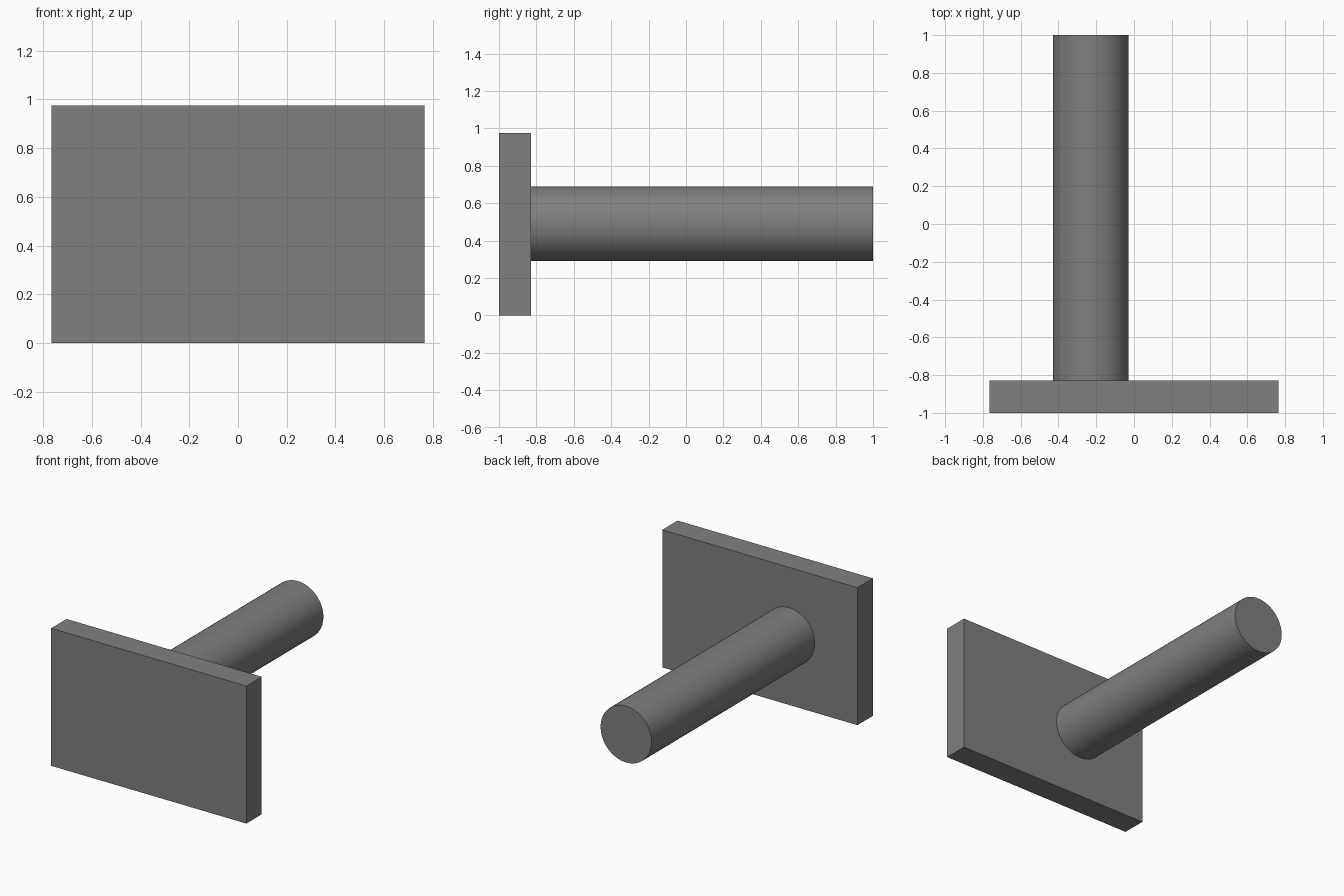
import bpy
import math

if "Cube" in bpy.data.objects:
    bpy.data.objects.remove(bpy.data.objects["Cube"])

grey = bpy.data.materials.new("mid_grey")
grey.diffuse_color = (0.216, 0.216, 0.216, 1)
grey.use_nodes = True
grey.node_tree.nodes["Principled BSDF"].inputs["Base Color"].default_value = grey.diffuse_color

FRONT, PLATE_BACK, BACK = -1.0, -0.828, 1.0
HEIGHT = 0.976

# Rectangular plate at the front
bpy.ops.mesh.primitive_cube_add(size=1, location=(0, (FRONT + PLATE_BACK) / 2, HEIGHT / 2))
plate = bpy.context.object
plate.name = "plate"
plate.scale = (1.532, PLATE_BACK - FRONT, HEIGHT)
bpy.ops.object.transform_apply(location=False, rotation=False, scale=True)
plate.data.materials.append(grey)

# Round rod running back from the plate, off centre
bpy.ops.mesh.primitive_cylinder_add(
    vertices=64, radius=0.2, depth=BACK - PLATE_BACK,
    location=(-0.23, (PLATE_BACK + BACK) / 2, HEIGHT / 2 + 0.002),
    rotation=(math.pi / 2, 0, 0))
rod = bpy.context.object
rod.name = "rod"
rod.data.materials.append(grey)
bpy.ops.object.shade_smooth_by_angle(angle=math.radians(30))
